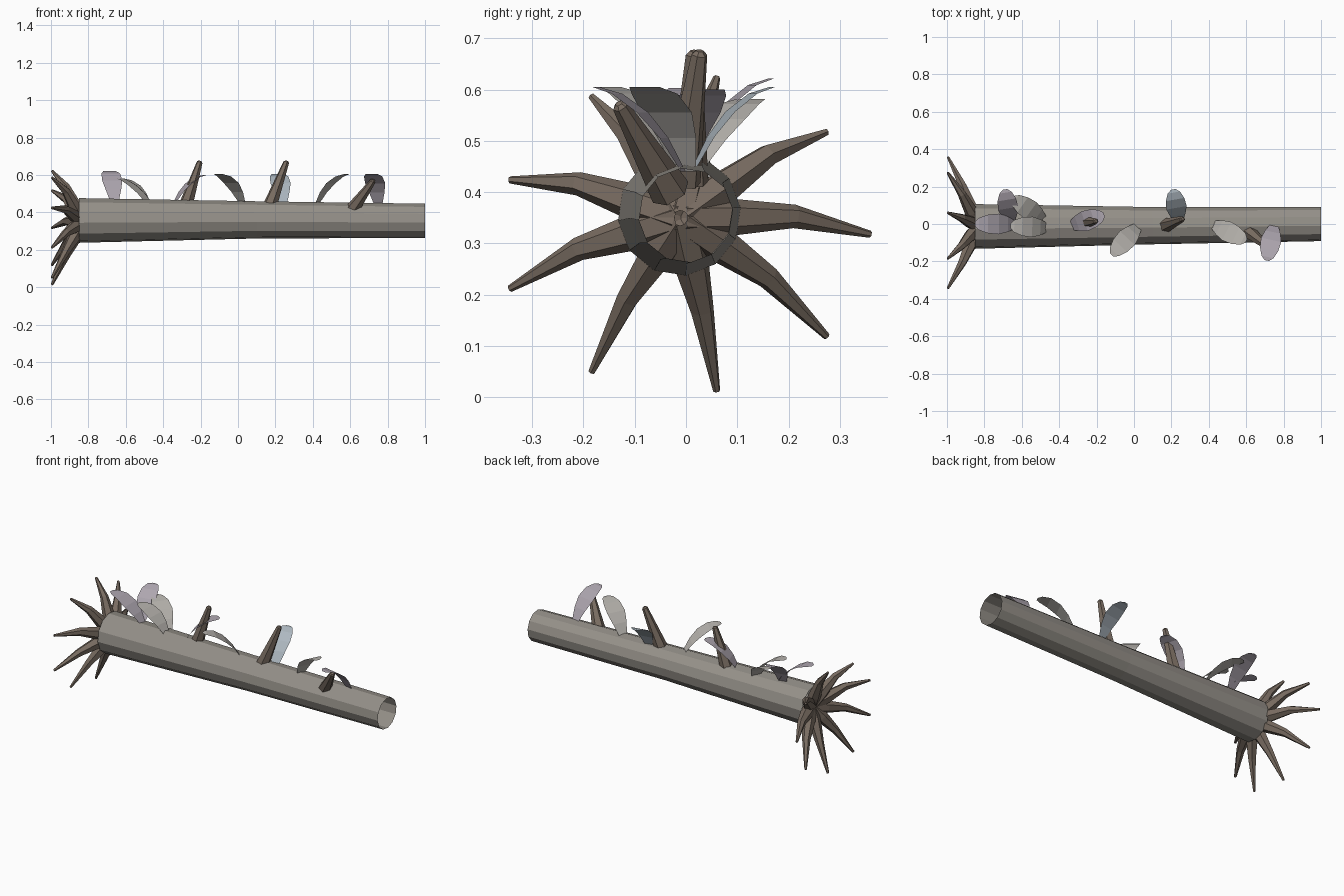
import bpy, math
from mathutils import Vector

if "Cube" in bpy.data.objects:
    bpy.data.objects.remove(bpy.data.objects["Cube"])

def mat(name, c):
    m = bpy.data.materials.new(name)
    m.diffuse_color = (*c, 1)
    m.use_nodes = True
    m.node_tree.nodes["Principled BSDF"].inputs["Base Color"].default_value = m.diffuse_color
    return m

BARK = mat("bark", (0.30, 0.28, 0.25))
ROOT = mat("root_wood", (0.19, 0.15, 0.12))
LEAF = [mat("leaf_mauve", (0.42, 0.38, 0.43)), mat("leaf_pale", (0.47, 0.45, 0.42)),
        mat("leaf_blue", (0.42, 0.48, 0.53))]

def make(name, verts, faces, material):
    me = bpy.data.meshes.new(name)
    me.from_pydata([tuple(v) for v in verts], [], faces)
    me.materials.append(material)
    ob = bpy.data.objects.new(name, me)
    bpy.context.collection.objects.link(ob)
    return ob

def tube(name, path, radii, sides, material, cap=False):
    """Loft rings of a regular polygon along a path."""
    pts = [Vector(p) for p in path]
    verts, faces = [], []
    for i, p in enumerate(pts):
        d = (pts[min(i + 1, len(pts) - 1)] - pts[max(i - 1, 0)]).normalized()
        u = d.cross(Vector((0.3, 0.95, 0.1)) if abs(d.y) < 0.8 else Vector((1, 0, 0))).normalized()
        if i and u.dot(prev) < 0:
            u = -u
        u = (u if i == 0 else prev - d * prev.dot(d)).normalized()
        prev, w = u, d.cross(u)
        for k in range(sides):
            a = math.tau * k / sides
            verts.append(p + (u * math.cos(a) + w * math.sin(a)) * radii[i])
    for i in range(len(pts) - 1):
        for k in range(sides):
            a, b = i * sides + k, i * sides + (k + 1) % sides
            faces.append((a, b, b + sides, a + sides))
    if cap:
        n = (len(pts) - 1) * sides
        faces.append(tuple(range(n, n + sides)))
    return make(name, verts, faces, material)

# Hollow fallen trunk, open at the narrow end
tube("trunk", [(-0.85, -0.013, 0.357), (0.1, -0.009, 0.36), (1, 0, 0.355)],
     [0.12, 0.1, 0.092], 12, BARK)

# Ring of nine bent roots flaring from the wide end
for i in range(9):
    a = math.radians(40 * i)
    tip = Vector((-0.995, 0.362 * math.cos(a) - 0.003, 0.318 + 0.31 * math.sin(a)))
    base = Vector((-0.83, -0.01, 0.35))
    mid = base.lerp(tip, 0.6)
    mid.x = -0.92
    mid.z += 0.022
    tube(f"root_{i}", [base, base.lerp(mid, 0.45), mid, tip],
         [0.036, 0.036, 0.023, 0.007], 6, ROOT, True)

# Broken branch stubs: base, tip
stubs = [((-0.285, 0.005, 0.42), (-0.205, 0.015, 0.668)),
         ((0.165, -0.01, 0.42), (0.258, 0.026, 0.668)),
         ((0.60, -0.03, 0.40), (0.722, -0.128, 0.568))]
for i, (b, t) in enumerate(stubs):
    b, t = Vector(b), Vector(t)
    tube(f"branch_stub_{i}", [b, b.lerp(t, 0.5), t, t + (t - b) * 0.03],
         [0.04, 0.028, 0.016, 0.008], 6, ROOT, True)

# Arching leaves: (outward fraction, height fraction, half width)
PROFILE = [(0, 0, 0.022), (0.2, 0.4, 0.042), (0.42, 0.7, 0.055),
           (0.68, 0.92, 0.05), (0.9, 1.0, 0.033), (1.0, 1.0, 0.012)]

def leaf(name, base, tip, material):
    b, t = Vector(base), Vector(tip)
    flat = Vector((t.x - b.x, t.y - b.y, 0))
    side = Vector((-flat.y, flat.x, 0)).normalized()
    verts = []
    for s, h, w in PROFILE:
        c = b + flat * s + Vector((0, 0, (t.z - b.z) * h))
        verts += [c - side * w, c + side * w]
    faces = [(2 * i, 2 * i + 1, 2 * i + 3, 2 * i + 2) for i in range(len(PROFILE) - 1)]
    make(name, verts, faces, material)

leaves = [((-0.66, 0.01, 0.455), (-0.69, 0.185, 0.622), 0),
          ((-0.63, 0.0, 0.455), (-0.85, 0.0, 0.603), 0),
          ((-0.46, -0.02, 0.45), (-0.66, -0.01, 0.585), 1),
          ((-0.48, 0.02, 0.45), (-0.65, 0.14, 0.582), 1),
          ((-0.34, -0.01, 0.45), (-0.16, 0.05, 0.6), 0),
          ((0.025, -0.01, 0.445), (-0.12, -0.165, 0.605), 1),
          ((0.24, 0.015, 0.445), (0.21, 0.185, 0.605), 2),
          ((0.42, 0.0, 0.44), (0.6, -0.09, 0.605), 1),
          ((0.75, -0.005, 0.44), (0.71, -0.195, 0.605), 0)]
for i, (b, t, m) in enumerate(leaves):
    leaf(f"leaf_{i}", b, t, LEAF[m])
